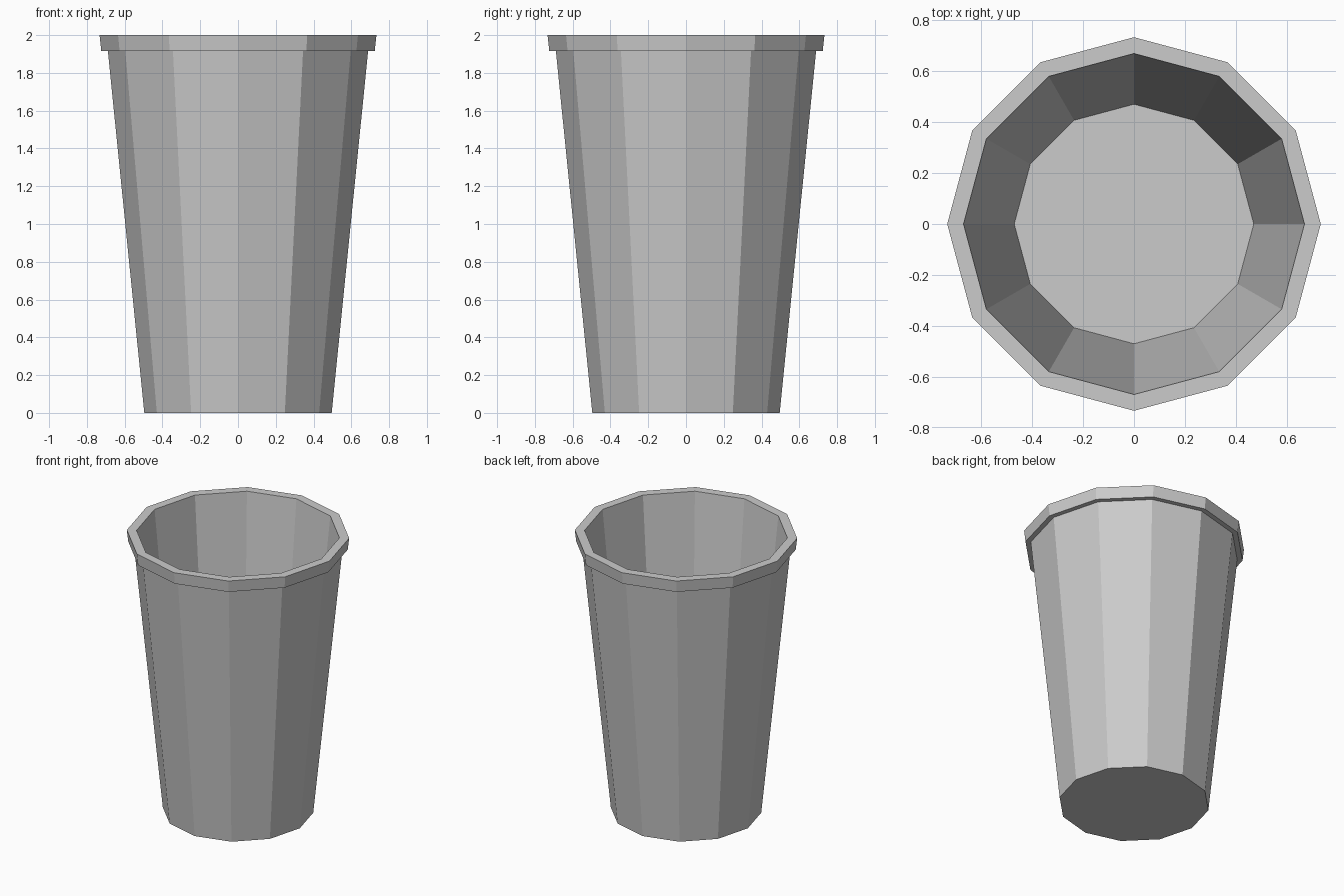
import bpy
import bmesh
from math import cos, sin, tau

if "Cube" in bpy.data.objects:
    bpy.data.objects.remove(bpy.data.objects["Cube"])

SIDES = 12


def lathe(name, profile):
    """Revolve (radius, z) rings into a closed low-poly solid with capped ends."""
    bm = bmesh.new()
    rings = [[bm.verts.new((r * cos(tau * i / SIDES), r * sin(tau * i / SIDES), z))
              for i in range(SIDES)] for r, z in profile]
    for low, high in zip(rings, rings[1:]):
        for i in range(SIDES):
            j = (i + 1) % SIDES
            bm.faces.new((low[i], low[j], high[j], high[i]))
    bm.faces.new(rings[0][::-1])
    bm.faces.new(rings[-1])
    mesh = bpy.data.meshes.new(name)
    bm.to_mesh(mesh)
    bm.free()
    obj = bpy.data.objects.new(name, mesh)
    bpy.context.collection.objects.link(obj)
    return obj


# Tapered cup: outer wall, overhanging rim, inner wall, inner floor
lathe("cup", [
    (0.496, 0.0),
    (0.689, 1.917),
    (0.724, 1.917),
    (0.733, 2.0),
    (0.669, 2.0),
    (0.470, 0.03),
])
